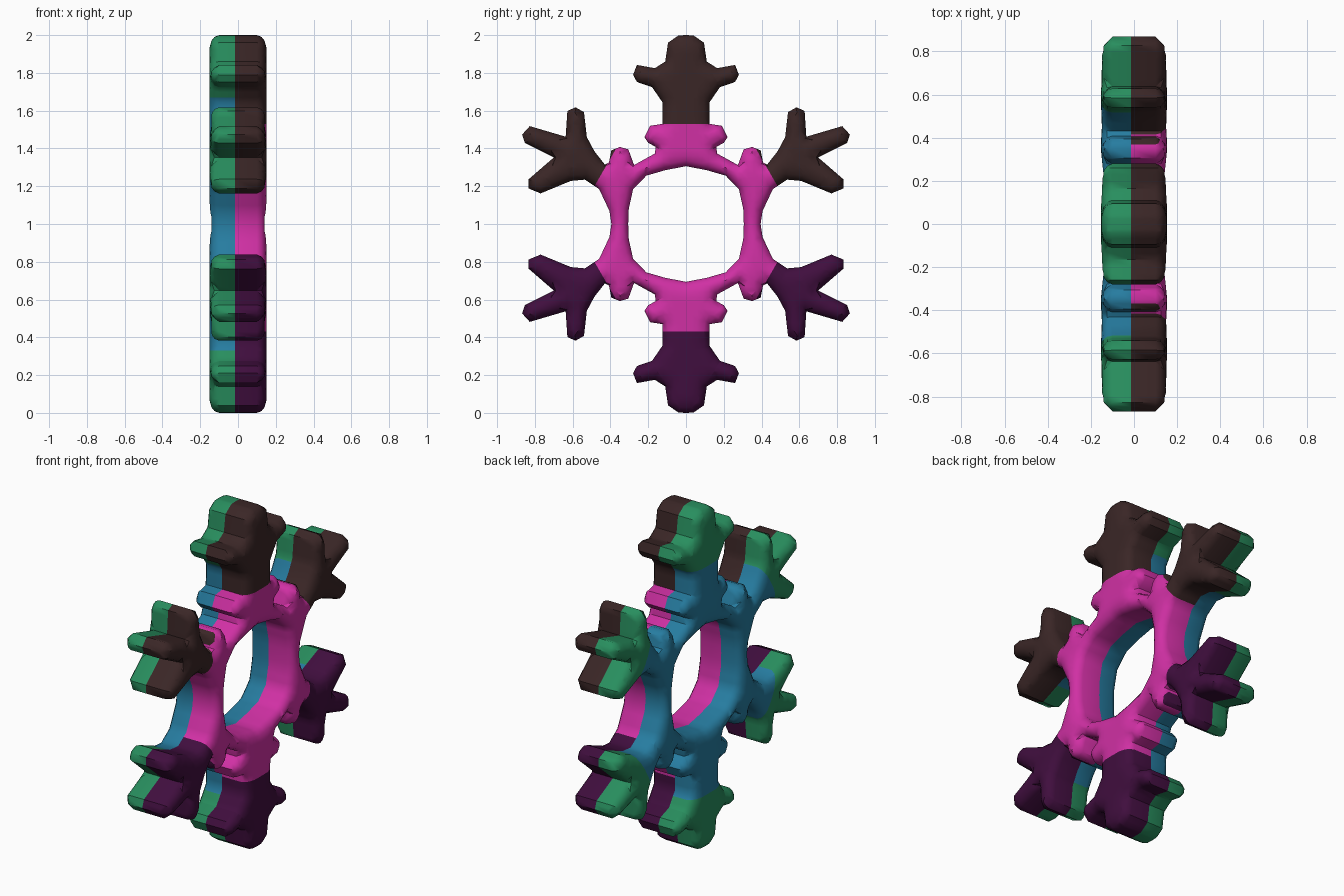
import bpy, bmesh, math
from mathutils import Vector
from mathutils.geometry import delaunay_2d_cdt

if "Cube" in bpy.data.objects:
    bpy.data.objects.remove(bpy.data.objects["Cube"])

# one quarter of each outline, as (y, z - 1)
OUTER = [(0, 1.0), (.04, .998), (.095, .96), (.11, .86), (.165, .825), (.26, .842), (.28, .79),
         (.26, .752), (.18, .725), (.125, .645), (.125, .53), (.19, .52), (.22, .46), (.2, .43),
         (.16, .408), (.165, .373), (.275, .312), (.305, .395), (.35, .408), (.395, .39),
         (.408, .325), (.43, .315), (.485, .385), (.525, .46), (.54, .592), (.585, .618),
         (.628, .598), (.637, .462), (.827, .518), (.868, .473), (.852, .428), (.70, .352),
         (.833, .237), (.833, .188), (.77, .162), (.61, .228), (.535, .235), (.46, .185),
         (.405, .068), (.395, 0)]
HOLE = [(0, .306), (.11, .285), (.21, .256), (.28, .185), (.303, .08), (.306, 0)]
HALF, EDGE, RADIUS, SPLIT = .152, .1, .08, -.015


def full_loop(q):
    right = q + [(y, -z) for y, z in reversed(q[:-1])]
    loop = right + [(-y, z) for y, z in reversed(right[1:-1])]
    return [Vector(p) for p in loop]


def subdivide(loop, step=.035):
    out = []
    for a, b in zip(loop, loop[1:] + loop[:1]):
        n = max(1, round((b - a).length / step))
        out += [a.lerp(b, i / n) for i in range(n)]
    return out


loops = [full_loop(OUTER), full_loop(HOLE)]
segs = [(a, b) for lp in loops for a, b in zip(lp, lp[1:] + lp[:1])]


def distance(p):
    best = 9
    for a, b in segs:
        d = b - a
        t = min(1, max(0, (p - a).dot(d) / d.length_squared))
        best = min(best, (a + d * t - p).length)
    return best


def inside(p):
    hit = False
    for a, b in segs:
        if (a.y > p.y) != (b.y > p.y) and p.x < a.x + (b.x - a.x) * (p.y - a.y) / (b.y - a.y):
            hit = not hit
    return hit


# points: outlines, two offset rows for the rounded rim, then a filling grid
pts, edges = [], []
for lp in loops:
    dense, base = subdivide(lp), len(pts)
    pts += dense
    edges += [(base + i, base + (i + 1) % len(dense)) for i in range(len(dense))]
extra = []
for lp in loops:
    dense = subdivide(lp)
    for i, p in enumerate(dense):
        t = (dense[(i + 1) % len(dense)] - dense[i - 1]).normalized()
        for off in (.01, .03):
            for s in (-1, 1):
                q = p + Vector((-t.y, t.x)) * off * s
                if inside(q) and distance(q) > off * .85:
                    extra.append(q)
for i in range(-29, 30):
    for j in range(-33, 34):
        q = Vector((i * .03, j * .03))
        if inside(q) and distance(q) > .042:
            extra.append(q)
res = delaunay_2d_cdt(pts + extra, edges, [], 0, 1e-5)
flat = res[0]
tris = [f for f in res[2] if inside(sum((flat[i] for i in f), Vector((0, 0))) / len(f))]


def height(p):
    t = min(1, distance(p) / RADIUS)
    return EDGE + (HALF - EDGE) * math.sqrt(max(0, 1 - (1 - t) ** 2))


# snowflake body: two domed faces joined by side walls
bm = bmesh.new()
used = sorted({i for f in tris for i in f})
front, back, mid = {}, {}, {}
for i in used:
    y, z = flat[i]
    h = height(flat[i])
    front[i] = bm.verts.new((h, y, z + 1))
    back[i] = bm.verts.new((-h, y, z + 1))
directed = {(f[k], f[(k + 1) % len(f)]) for f in tris for k in range(len(f))}
for f in tris:
    bm.faces.new([front[i] for i in f])
    bm.faces.new([back[i] for i in reversed(f)])
rim = [(a, b) for a, b in directed if (b, a) not in directed]
for i in {i for e in rim for i in e}:
    mid[i] = bm.verts.new((SPLIT, flat[i].x, flat[i].y + 1))
for a, b in sorted(rim):
    bm.faces.new((front[b], front[a], mid[a], mid[b]))
    bm.faces.new((mid[b], mid[a], back[a], back[b]))

# six arm directions, each with the radius where its tip colour starts
arms = []
for k in range(6):
    ang = math.radians(90 + 60 * k)
    d = Vector((0, math.cos(ang), math.sin(ang)))
    arms.append((d, .53 if k == 0 else .57 if k == 3 else .52))
centre = Vector((0, 0, 1))
BACK_TIP = .67
for d, front_tip in arms:
    for r in (front_tip, BACK_TIP):
        bmesh.ops.bisect_plane(bm, geom=bm.verts[:] + bm.edges[:] + bm.faces[:], dist=1e-5,
                               plane_co=centre + d * r, plane_no=d)
bmesh.ops.recalc_face_normals(bm, faces=bm.faces[:])

# colours by side, arm tip and height
for f in bm.faces:
    c = f.calc_center_median() - centre
    f.smooth = True
    if c.x < SPLIT:
        f.material_index = 1 if any(c.dot(d) > BACK_TIP for d, _ in arms) else 0
    elif any(c.dot(d) > r for d, r in arms):
        f.material_index = 3 if c.z > 0 else 4
    else:
        f.material_index = 2

mesh = bpy.data.meshes.new("snowflake")
bm.to_mesh(mesh)
bm.free()


def linear(v):
    v /= 255
    return v / 12.92 if v <= .04045 else ((v + .055) / 1.055) ** 2.4


for name, rgb in (("blue", (38, 124, 160)), ("green", (40, 142, 94)), ("magenta", (208, 48, 164)),
                  ("dark brown", (58, 38, 38)), ("dark purple", (64, 14, 62))):
    mat = bpy.data.materials.new(name)
    mat.diffuse_color = (*[linear(v) for v in rgb], 1)
    mat.use_nodes = True
    mat.node_tree.nodes["Principled BSDF"].inputs["Base Color"].default_value = mat.diffuse_color
    mesh.materials.append(mat)

obj = bpy.data.objects.new("snowflake", mesh)
bpy.context.collection.objects.link(obj)
bpy.context.view_layer.objects.active = obj
obj.select_set(True)
bpy.ops.object.shade_smooth_by_angle(angle=math.radians(40))
